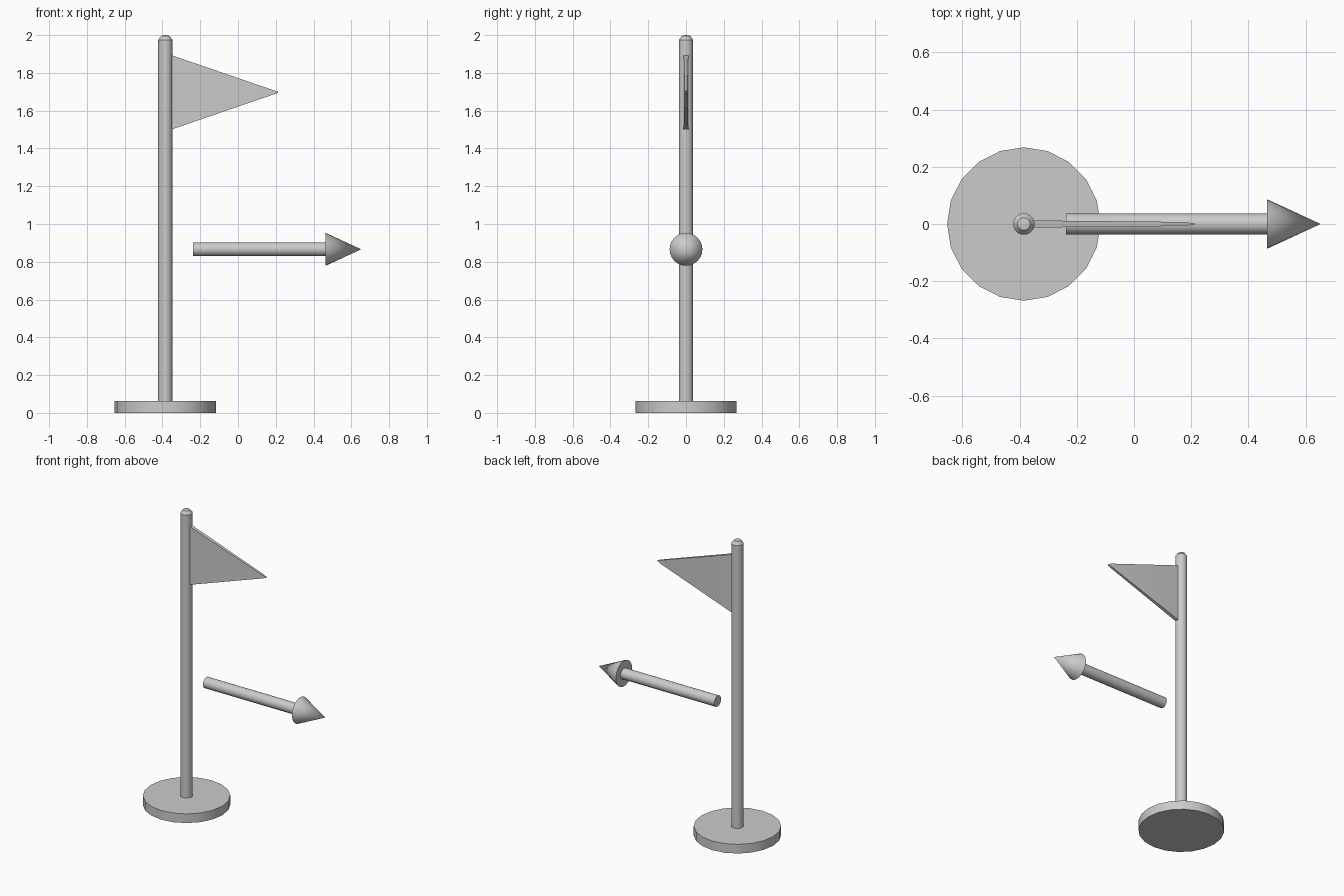
import bpy, bmesh
from math import cos, sin, pi

if "Cube" in bpy.data.objects:
    bpy.data.objects.remove(bpy.data.objects["Cube"])

POLE_X = -0.385
ARROW_Z = 0.866


def finish(bm, name):
    bmesh.ops.recalc_face_normals(bm, faces=bm.faces)
    mesh = bpy.data.meshes.new(name)
    bm.to_mesh(mesh)
    bm.free()
    ob = bpy.data.objects.new(name, mesh)
    bpy.context.collection.objects.link(ob)
    bpy.ops.object.select_all(action='DESELECT')
    ob.select_set(True)
    bpy.context.view_layer.objects.active = ob
    bpy.ops.object.shade_smooth_by_angle(angle=pi / 6)
    return ob


def lathe(name, profile, location, sides=20, along_x=False):
    """Turn (radius, height) points into a closed solid; radius 0 makes a tip."""
    bm = bmesh.new()

    def vert(r, h, a):
        u, v = r * cos(a), r * sin(a)
        return bm.verts.new((h, u, v) if along_x else (u, v, h))

    rings = [[vert(r, h, 2 * pi * i / sides) for i in range(sides)] if r
             else [vert(0, h, 0)] for r, h in profile]
    for lo, hi in zip(rings, rings[1:]):
        for i in range(sides):
            j = (i + 1) % sides
            if len(hi) == 1:
                bm.faces.new((lo[i], lo[j], hi[0]))
            else:
                bm.faces.new((lo[i], lo[j], hi[j], hi[i]))
    for ring in (rings[0], rings[-1]):
        if len(ring) > 1:
            bm.faces.new(ring)
    ob = finish(bm, name)
    ob.location = location
    return ob


# Round foot and pole with a rounded cap
lathe("base", [(0.268, 0), (0.268, 0.062)], (POLE_X, 0, 0))
lathe("pole", [(0.0375, 0.05), (0.0375, 1.975), (0.022, 1.996), (0, 2.0)],
      (POLE_X, 0, 0))

# Pennant: tall at the pole, thinning to a point; stations of (x, half height, half thickness)
bm = bmesh.new()
stations = [(-0.365, 0.201, 0.0125), (0.18, 0.014, 0.007), (0.213, 0.003, 0.001)]
loops = [[bm.verts.new((x, sy * t, 1.697 + sz * h))
          for sy, sz in ((-1, -1), (1, -1), (1, 1), (-1, 1))] for x, h, t in stations]
for a, b in zip(loops, loops[1:]):
    for i in range(4):
        j = (i + 1) % 4
        bm.faces.new((a[i], a[j], b[j], b[i]))
bm.faces.new(loops[0])
bm.faces.new(loops[-1])
finish(bm, "pennant")

# Floating arrow pointing along +x
lathe("arrow_shaft", [(0.0365, -0.237), (0.0365, 0.47)], (0, 0, ARROW_Z), along_x=True)
lathe("arrow_head", [(0.087, 0.464), (0, 0.652)], (0, 0, ARROW_Z), sides=24, along_x=True)
